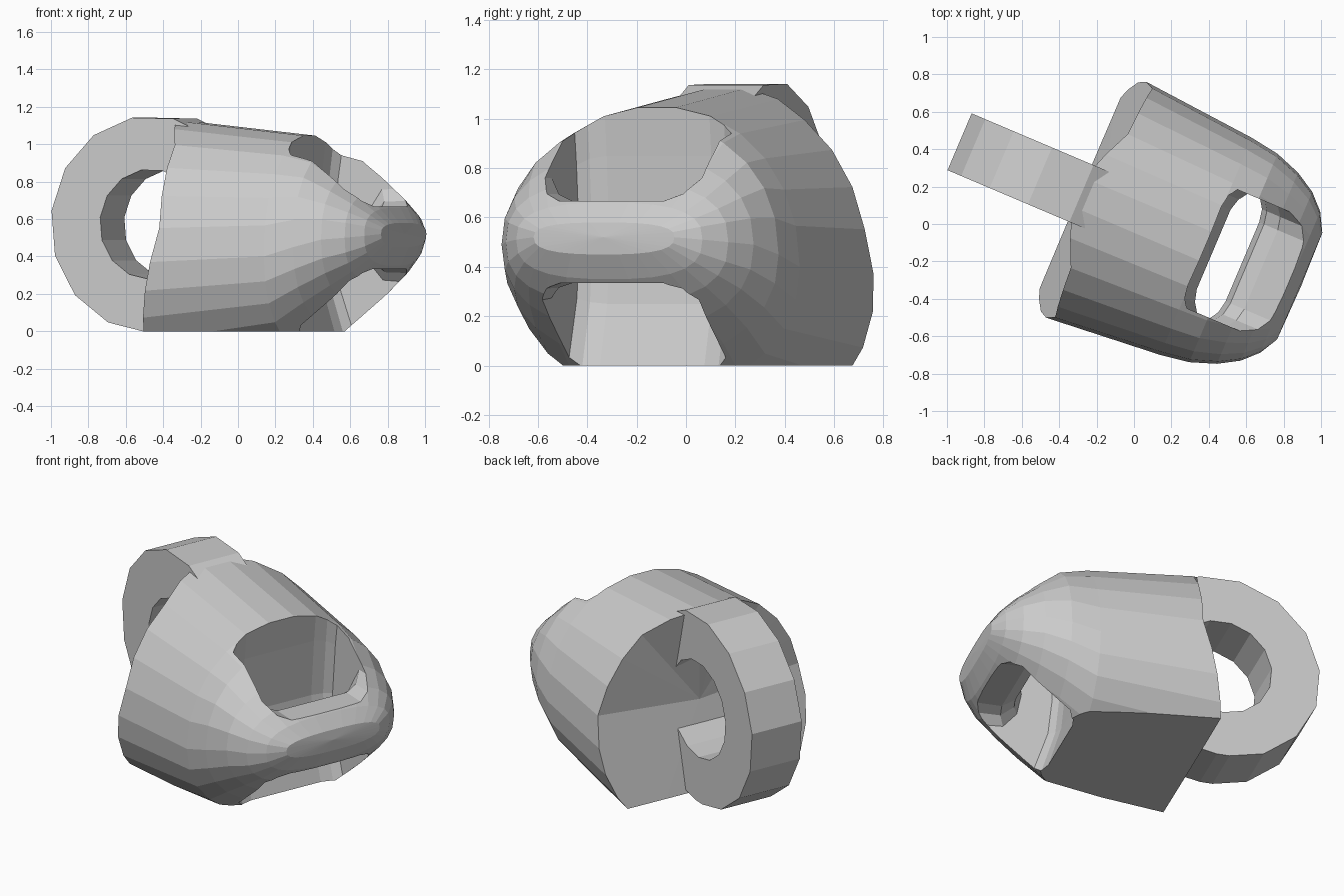
import bpy, bmesh, math
from mathutils import Matrix

if "Cube" in bpy.data.objects:
    bpy.data.objects.remove(bpy.data.objects["Cube"])

# Local frame: u along the body, v across, z up; later turned 23 degrees in plan
PLACE = Matrix.Translation((0.016, 0.037, 0)) @ Matrix.Rotation(math.radians(-23), 4, 'Z')


def make_object(name, bm):
    bmesh.ops.recalc_face_normals(bm, faces=bm.faces)
    bm.transform(PLACE)
    mesh = bpy.data.meshes.new(name)
    bm.to_mesh(mesh)
    bm.free()
    ob = bpy.data.objects.new(name, mesh)
    bpy.context.collection.objects.link(ob)
    return ob


def bridge(bm, a, b):
    n = len(a)
    for i in range(n):
        bm.faces.new((a[i], a[(i + 1) % n], b[(i + 1) % n], b[i]))


def fan(bm, loop, centre):
    c = bm.verts.new(centre)
    for i in range(len(loop)):
        bm.faces.new((c, loop[i], loop[(i + 1) % len(loop)]))


def spow(x, e):
    return math.copysign(abs(x) ** e, x)


# Body: u, half width, centre z, top z, bottom z, squareness
SECTIONS = [
    (-0.25, 0.685, 0.37, 1.13, -0.27, 2.0),
    (0.40, 0.63, 0.40, 1.05, -0.12, 2.1),
    (0.56, 0.605, 0.45, 0.99, 0.02, 2.2),
    (0.70, 0.555, 0.49, 0.86, 0.14, 2.3),
    (0.81, 0.49, 0.50, 0.75, 0.25, 2.5),
    (0.89, 0.41, 0.51, 0.66, 0.35, 2.7),
    (0.945, 0.31, 0.52, 0.58, 0.45, 2.7),
]
bm = bmesh.new()
loops = []
for k, (u, hw, c, top, bot, n) in enumerate(SECTIONS):
    loop = []
    for i in range(26):
        a = 2 * math.pi * i / 26
        v = hw * spow(math.cos(a), 2 / n)
        s = spow(math.sin(a), 2 / n)
        z = c + s * ((top - c) if s > 0 else (c - bot))
        uu = u
        if k == 0:  # slanted end, flared where it meets the ring
            uu = -0.33 + 0.25 * min(z, 0.55) - 0.06 * max(0, z - 0.55)
            uu -= 1.2 * max(0, z - 1.03)
        loop.append(bm.verts.new((uu, v, z)))
    loops.append(loop)
for a, b in zip(loops, loops[1:]):
    bridge(bm, a, b)
fan(bm, loops[0], (-0.21, 0, 0.5))
fan(bm, loops[-1], (0.952, 0, 0.52))
body = make_object("connector_body", bm)

# Ring at the left end
bm = bmesh.new()
rings = []
for r, v in ((0.58, -0.165), (0.58, 0.165), (0.295, 0.165), (0.295, -0.165)):
    rings.append([bm.verts.new((-0.455 + r * math.cos(2 * math.pi * (i + 0.2) / 15), v,
                                0.572 + r * math.sin(2 * math.pi * (i + 0.2) / 15)))
                  for i in range(15)])
for i in range(4):
    bridge(bm, rings[i], rings[(i + 1) % 4])
ring = make_object("end_ring", bm)

# Curved channel that leaves the crossbar at the right end
INNER = [(1.25, 0.67), (0.72, 0.665), (0.64, 0.61), (0.612, 0.5), (0.64, 0.39), (0.72, 0.335), (1.25, 0.33)]
OUTER = [(1.25, 1.3), (0.42, 1.25), (0.375, 0.85), (0.345, 0.5), (0.37, 0.25), (0.46, -0.05), (1.25, -0.3)]
bm = bmesh.new()
slices = []
for v, t in ((-0.345, 0.16), (-0.30, 0.05), (-0.23, 0), (0.23, 0), (0.30, 0.05), (0.345, 0.16)):
    ins, outs = [], []
    for p, q in zip(INNER, OUTER):
        ins.append(bm.verts.new((p[0] + (q[0] - p[0]) * t, v, p[1] + (q[1] - p[1]) * t)))
        outs.append(bm.verts.new((q[0] + (p[0] - q[0]) * t, v, q[1] + (p[1] - q[1]) * t)))
    slices.append((ins, outs))
for a, b in zip(slices, slices[1:]):
    bridge(bm, a[0] + a[1][::-1], b[0] + b[1][::-1])
for ins, outs in (slices[0], slices[-1]):
    for i in range(6):
        bm.faces.new((ins[i], ins[i + 1], outs[i + 1], outs[i]))
channel = make_object("channel_cutter", bm)

# Floor block that flattens the underside
bm = bmesh.new()
bmesh.ops.create_cube(bm, size=4, matrix=Matrix.Translation((0, 0, -2)))
floor = make_object("floor_cutter", bm)

# Join the ring, cut the channel and the flat base
bpy.context.view_layer.objects.active = body
for other, op in ((ring, 'UNION'), (channel, 'DIFFERENCE'), (floor, 'DIFFERENCE')):
    mod = body.modifiers.new(other.name, 'BOOLEAN')
    mod.operation = op
    mod.solver = 'EXACT'
    mod.object = other
    bpy.ops.object.modifier_apply(modifier=mod.name)
    bpy.data.objects.remove(other)
